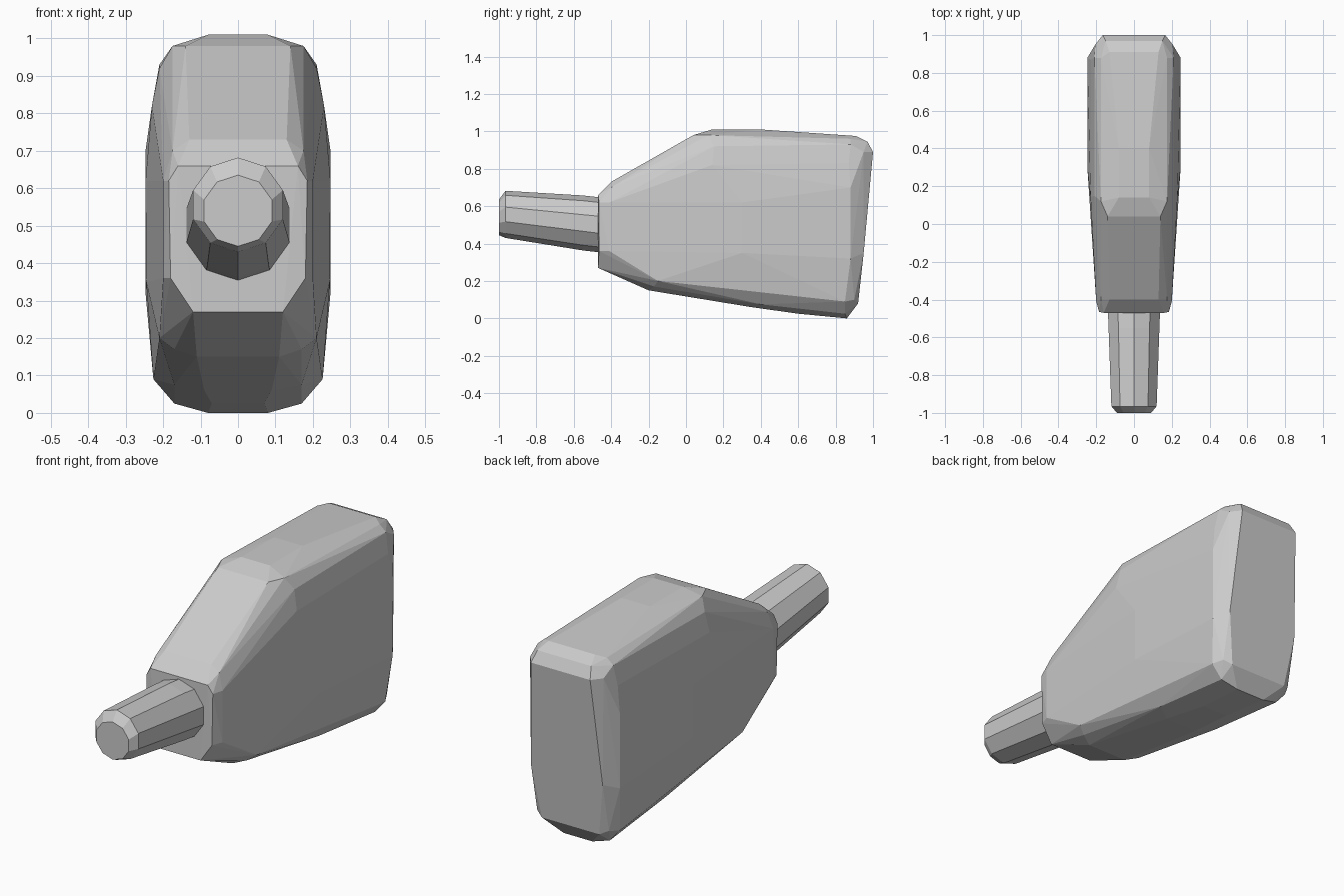
import bpy, bmesh
from math import cos, sin, pi


def hull(name, points):
    """Make a flat-faced convex part from a small set of corner points."""
    mesh = bpy.data.meshes.new(name)
    bm = bmesh.new()
    for p in points:
        bm.verts.new(p)
    res = bmesh.ops.convex_hull(bm, input=bm.verts[:])
    unused = {v for v in res["geom_interior"] + res["geom_unused"]
              if isinstance(v, bmesh.types.BMVert) and v.is_valid and not v.link_faces}
    bmesh.ops.delete(bm, geom=list(unused), context='VERTS')
    bmesh.ops.dissolve_limit(bm, angle_limit=0.02, verts=bm.verts[:], edges=bm.edges[:])
    bmesh.ops.recalc_face_normals(bm, faces=bm.faces[:])
    bm.to_mesh(mesh)
    bm.free()
    ob = bpy.data.objects.new(name, mesh)
    bpy.context.collection.objects.link(ob)
    return ob


# Blade-shaped body: half-width, y, z of the rim, shoulder and side panel
rim = [(0.12, -0.47, 0.27), (0.16, -0.47, 0.66), (0.13, -0.40, 0.73),
       (0.14, 0.04, 0.98), (0.08, 0.14, 1.01), (0.08, 0.40, 1.01),
       (0.13, 0.91, 0.975), (0.15, 0.97, 0.945), (0.165, 1.0, 0.89),
       (0.16, 0.92, 0.08), (0.08, 0.86, 0.0), (0.07, 0.60, 0.025),
       (0.09, 0.35, 0.06), (0.11, -0.20, 0.15)]
shoulder = [(0.18, -0.465, 0.36), (0.185, -0.465, 0.62), (0.175, -0.40, 0.70),
            (0.175, 0.12, 0.98), (0.175, 0.88, 0.96), (0.205, 0.95, 0.89),
            (0.20, 0.95, 0.35), (0.20, 0.90, 0.10), (0.17, 0.85, 0.025),
            (0.17, 0.40, 0.075), (0.17, -0.17, 0.17)]
panel = [(0.20, -0.41, 0.36), (0.20, -0.41, 0.62), (0.23, 0.14, 0.82),
         (0.21, 0.15, 0.92), (0.21, 0.88, 0.93), (0.228, 0.87, 0.83),
         (0.247, 0.30, 0.62), (0.247, 0.88, 0.70), (0.247, 0.88, 0.32),
         (0.245, 0.30, 0.35), (0.226, 0.85, 0.09), (0.21, -0.15, 0.20)]
hull("body", [(s * x, y, z) for x, y, z in rim + shoulder + panel for s in (-1, 1)])

# Tapered, slightly rising grip with a chamfered tip
rings = [(-0.46, 0.145, 0.147, 0.50), (-0.55, 0.14, 0.147, 0.51),
         (-0.965, 0.126, 0.126, 0.556), (-1.0, 0.095, 0.095, 0.54)]
N = 10
hull("grip", [(rx * cos(2 * pi * (i + 0.5) / N), y - 0.0, zc + rz * sin(2 * pi * (i + 0.5) / N))
              for y, rx, rz, zc in rings for i in range(N)])
